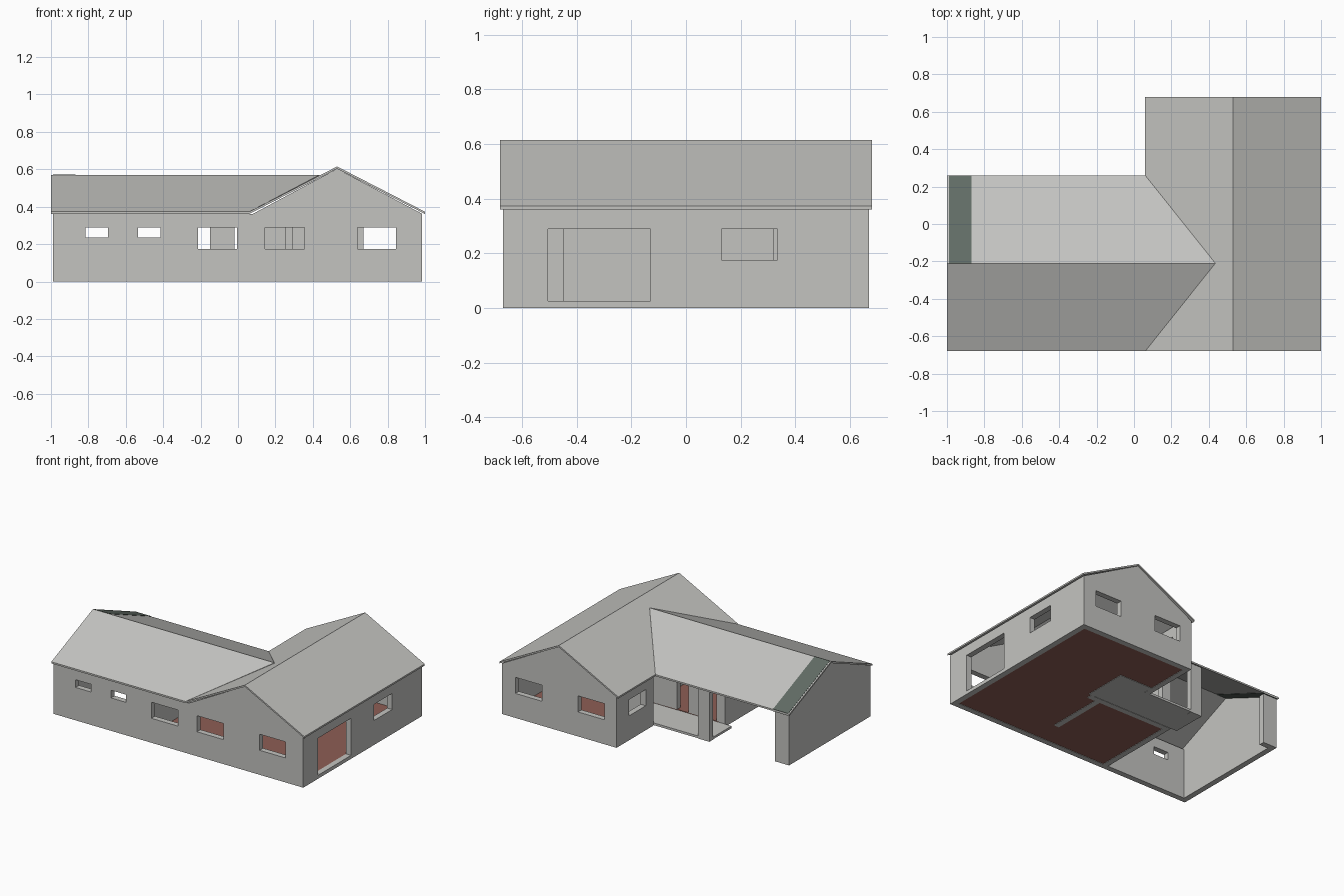
import bpy, bmesh
from mathutils import Vector

cube = bpy.data.objects.get("Cube")
if cube:
    bpy.data.objects.remove(cube, do_unlink=True)


def material(name, rgb):
    m = bpy.data.materials.new(name)
    m.use_nodes = True
    m.diffuse_color = (*rgb, 1)
    m.node_tree.nodes["Principled BSDF"].inputs["Base Color"].default_value = (*rgb, 1)
    return m


GREY = material("plaster grey", (0.55, 0.55, 0.53))
RED = material("floor red brown", (0.27, 0.112, 0.089))
GREEN = material("dark green grey", (0.12, 0.15, 0.13))


def finish(name, bm, mat):
    bmesh.ops.recalc_face_normals(bm, faces=bm.faces)
    me = bpy.data.meshes.new(name)
    bm.to_mesh(me)
    bm.free()
    me.materials.append(mat)
    ob = bpy.data.objects.new(name, me)
    bpy.context.collection.objects.link(ob)
    return ob


def prism(name, points, direction, mat=GREY):
    """Extrude a flat polygon along a vector."""
    bm = bmesh.new()
    face = bm.faces.new([bm.verts.new(p) for p in points])
    ext = bmesh.ops.extrude_face_region(bm, geom=[face], use_keep_orig=True)
    new = [g for g in ext["geom"] if isinstance(g, bmesh.types.BMVert)]
    bmesh.ops.translate(bm, verts=new, vec=Vector(direction))
    return finish(name, bm, mat)


def add_box(bm, lo, hi):
    ret = bmesh.ops.create_cube(bm, size=1)
    for v in ret["verts"]:
        v.co = [l + (c + 0.5) * (h - l) for c, l, h in zip(v.co, lo, hi)]


WALL_TOP = 0.362
T = 0.04            # wall thickness
SILL, HEAD = 0.175, 0.29


def wall(name, axis, start, end, face, openings=()):
    """Straight wall along an axis; openings are (from, to, sill, head)."""
    bm = bmesh.new()

    def piece(a, b, z0, z1):
        if b - a < 1e-4 or z1 - z0 < 1e-4:
            return
        if axis == "x":
            add_box(bm, (a, face, z0), (b, face + T, z1))
        else:
            add_box(bm, (face, a, z0), (face + T, b, z1))

    at = start
    for a, b, z0, z1 in sorted(openings):
        piece(at, a, 0, WALL_TOP)
        piece(a, b, 0, z0)
        piece(a, b, z1, WALL_TOP)
        at = b
    piece(at, end, 0, WALL_TOP)
    return finish(name, bm, GREY)


def window(a, b, sill=SILL):
    return (a, b, sill, HEAD)


# Outer walls
W, E, S, N = -0.99, 0.985, -0.67, 0.67
INNER_X, INNER_Y = 0.08, 0.25
wall("front_wall", "x", W, E, S,
     [window(-0.815, -0.695, 0.235), window(-0.535, -0.415, 0.235),
      window(-0.215, -0.005), window(0.145, 0.355), window(0.64, 0.845)])
wall("right_wall", "y", S + T, N - T, E - T,
     [(-0.505, -0.13, 0.025, HEAD), window(0.13, 0.335)])
wall("back_wall", "x", INNER_X, E, N - T, [window(0.175, 0.385), window(0.67, 0.88)])
wall("courtyard_wall", "y", INNER_Y, N - T, INNER_X, [window(0.34, 0.53)])
wall("carport_end_wall", "y", S + T, INNER_Y, W)
wall("carport_stub_wall", "x", W + T, -0.88, INNER_Y - T)
wall("porch_pillar", "x", -0.36, -0.27, INNER_Y - T)

# Inner partitions around the porch and rooms
wall("carport_house_wall", "y", S + T, 0, -0.31)
wall("porch_wall", "x", -0.27, 0.36, -T,
     [(-0.24, -0.15, 0.02, HEAD), (-0.02, 0.07, 0.02, HEAD)])
wall("entry_side_wall", "y", 0, 0.28, 0.34)
wall("entry_back_wall", "x", INNER_X + T, 0.38, 0.28)
wall("room_partition", "y", -0.45, -T, 0.255)

# Roof profile
EAVE, MAIN_RIDGE, WING_RIDGE = 0.373, 0.615, 0.57
THICK = 0.012
MX, WY = 0.53, -0.21       # ridge lines
X0, X1, Y0, Y1, YW = 0.06, 1.0, -0.68, 0.68, 0.26
VALLEY = 0.435


def main_z(x):
    return MAIN_RIDGE - abs(x - MX) * (MAIN_RIDGE - EAVE) / (X1 - MX)


def wing_z(y):
    return WING_RIDGE - abs(y - WY) * (WING_RIDGE - EAVE) / (YW - WY)


def roof(name, outline, height):
    prism(name, [(x, y, height(x, y)) for x, y in outline], (0, 0, -THICK))


roof("main_roof_right", [(MX, Y0), (X1, Y0), (X1, Y1), (MX, Y1)], lambda x, y: main_z(x))
roof("main_roof_left",
     [(MX, Y0), (MX, Y1), (X0, Y1), (X0, YW), (VALLEY, WY), (X0, Y0)],
     lambda x, y: main_z(x))
for name, edge in (("wing_roof_front", Y0), ("wing_roof_back", YW)):
    roof(name, [(-1, edge), (X0, edge), (VALLEY, WY), (-1, WY)], lambda x, y: wing_z(y))

# Gable triangles above the walls
for name, y in (("front_gable", S), ("back_gable", N - T)):
    prism(name, [(INNER_X, y, WALL_TOP), (E, y, WALL_TOP), (MX, y, MAIN_RIDGE - THICK)], (0, T, 0))
prism("carport_gable",
      [(W, S, WALL_TOP), (W, INNER_Y, WALL_TOP), (W, WY, WING_RIDGE - THICK)], (T, 0, 0))

# Green strip running through the back slope above the stub wall
LIFT = 0.002
prism("green_roof_strip",
      [(x, y, wing_z(y) + LIFT) for x, y in
       ((W, WY), (-0.87, WY), (-0.87, YW), (W, YW))],
      (0, 0, -THICK - 2 * LIFT), GREEN)

# Floors
FX, FY = E - T, N - T
prism("house_floor",
      [(x, y, 0.003) for x, y in
       ((-0.27, -FY), (FX, -FY), (FX, FY), (INNER_X + T, FY), (INNER_X + T, 0.28),
        (0.36, 0.28), (0.36, 0), (-0.27, 0))],
      (0, 0, 0.019), RED)
prism("porch_floor",
      [(x, y, 0.002) for x, y in
       ((-0.36, 0), (0.36, 0), (0.36, 0.28), (INNER_X, 0.28),
        (INNER_X, INNER_Y), (-0.36, INNER_Y))],
      (0, 0, 0.016))
